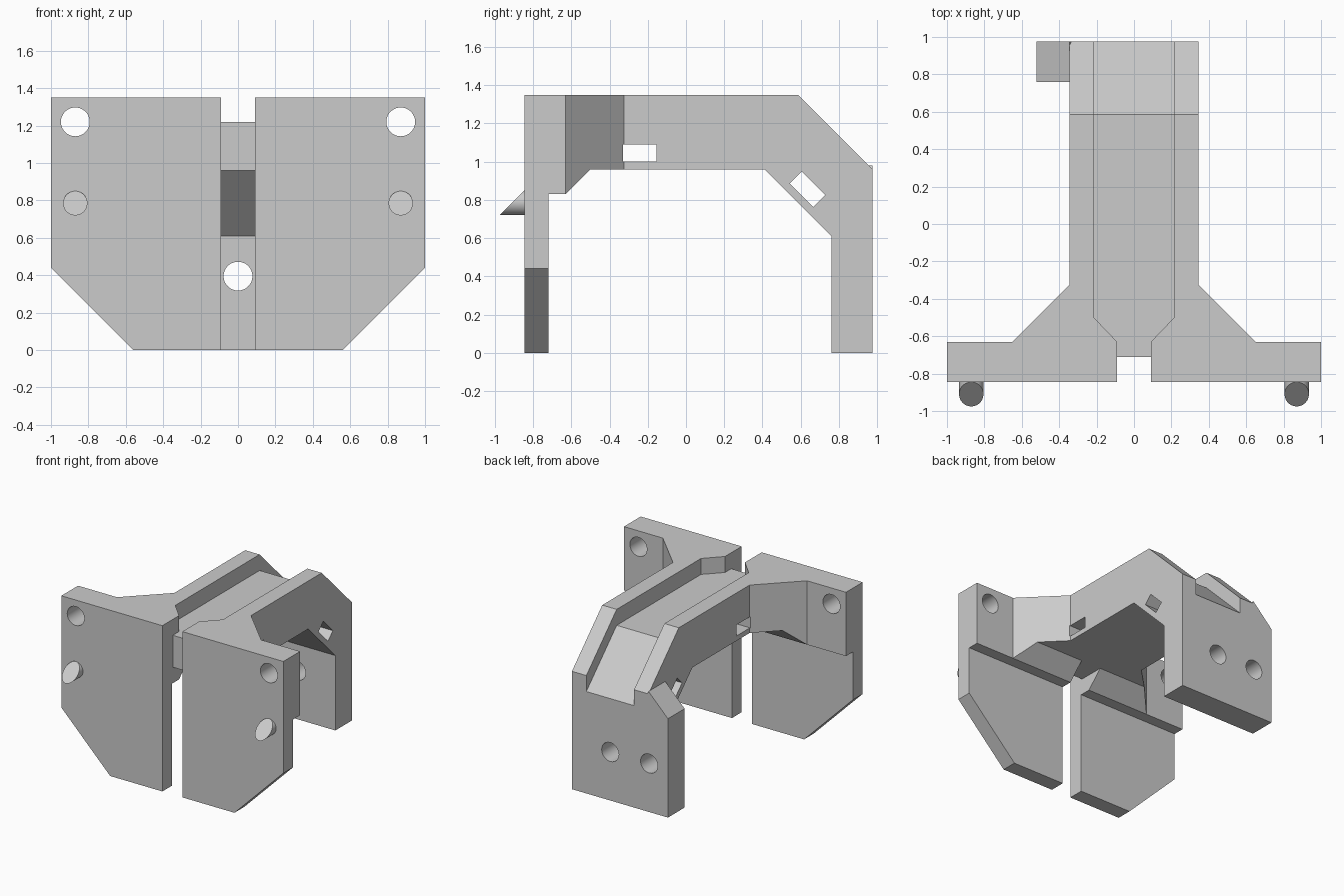
import bpy, bmesh, math
from mathutils import Vector, Matrix

if "Cube" in bpy.data.objects:
    bpy.data.objects.remove(bpy.data.objects["Cube"], do_unlink=True)

grey = bpy.data.materials.new("plain_grey")
grey.use_nodes = True
grey.diffuse_color = (0.6, 0.6, 0.6, 1)
grey.node_tree.nodes["Principled BSDF"].inputs["Base Color"].default_value = (0.6, 0.6, 0.6, 1)


def finish(name, bm):
    bmesh.ops.recalc_face_normals(bm, faces=bm.faces)
    mesh = bpy.data.meshes.new(name)
    bm.to_mesh(mesh)
    bm.free()
    mesh.materials.append(grey)
    obj = bpy.data.objects.new(name, mesh)
    bpy.context.collection.objects.link(obj)
    return obj


def prism(name, axis, outline, lo, hi):
    """Extrude a 2D outline along an axis; the outline uses the other two axes in order."""
    bm = bmesh.new()
    verts = []
    for p in outline:
        co = list(p)
        co.insert("xyz".index(axis), lo)
        verts.append(bm.verts.new(co))
    face = bm.faces.new(verts)
    new = bmesh.ops.extrude_face_region(bm, geom=[face])["geom"]
    shift = Vector([hi - lo if a == axis else 0 for a in "xyz"])
    bmesh.ops.translate(bm, vec=shift, verts=[g for g in new if isinstance(g, bmesh.types.BMVert)])
    return finish(name, bm)


def box(name, x, y, z):
    return prism(name, "z", [(x[0], y[0]), (x[1], y[0]), (x[1], y[1]), (x[0], y[1])], *z)


def rod(name, x, z, radius, y0, y1):
    """Round bar running along y."""
    bm = bmesh.new()
    bmesh.ops.create_cone(bm, cap_ends=True, segments=48, radius1=radius, radius2=radius, depth=y1 - y0)
    bmesh.ops.transform(bm, verts=bm.verts, matrix=Matrix.Translation((x, (y0 + y1) / 2, z))
                        @ Matrix.Rotation(math.pi / 2, 4, "X"))
    return finish(name, bm)


def combine(target, tool, operation):
    mod = target.modifiers.new("combine", "BOOLEAN")
    mod.operation, mod.solver, mod.object = operation, "EXACT", tool
    bpy.context.view_layer.objects.active = target
    bpy.ops.object.modifier_apply(modifier=mod.name)
    bpy.data.objects.remove(tool, do_unlink=True)


def mirrored(half):
    return half + [(-x, v) for x, v in reversed(half)]


def smooth(obj):
    bpy.ops.object.select_all(action="DESELECT")
    obj.select_set(True)
    bpy.context.view_layer.objects.active = obj
    bpy.ops.object.shade_smooth_by_angle(angle=math.radians(30))


FRONT, BACK, TOP = -0.845, 0.975, 1.35
BEND = 0.585

# Bracket: side profile trimmed by plan and front outlines
bracket = prism("bracket", "x", [
    (FRONT, 0), (-0.72, 0), (-0.72, 0.83), (-0.63, 0.83), (-0.5, 0.96), (0.41, 0.96),
    (0.76, 0.61), (0.76, 0), (BACK, 0), (BACK, 0.96), (BEND, TOP), (FRONT, TOP)], -1, 1)
combine(bracket, prism("plan", "z", mirrored([
    (1.1, -1), (1.1, -0.63), (0.65, -0.63), (0.345, -0.325), (0.345, 1.1)]), -0.1, 1.5), "INTERSECT")
combine(bracket, prism("outline", "y", mirrored([
    (0.46, -0.1), (1.1, 0.54), (1.1, 1.5)]), -1.2, 1.2), "INTERSECT")

# Side tab with sloped top on the rear leg
combine(bracket, prism("tab", "y", [
    (-0.52, 0), (-0.3, 0), (-0.3, 0.9), (-0.345, 0.98), (-0.52, 0.805)], 0.76, BACK), "UNION")

# Channel along the top, following the bend, tapered at the front
channel = prism("channel", "x", [
    (-1, 1.22), (BEND, 1.22), (1.085, 0.72), (1.085, 1.5), (-1, 1.5)], -0.4, 0.4)
combine(channel, prism("channel_plan", "z", mirrored([
    (0.09, -0.95), (0.09, -0.63), (0.215, -0.5), (0.215, 1.05)]), 0, 2), "INTERSECT")
combine(bracket, channel, "DIFFERENCE")

# Centre slot splitting the front plate, and its relief under the beam
slot = prism("slot", "x", [
    (-1, -0.1), (-0.45, -0.1), (-0.45, 0.96), (-0.71, 0.96), (-0.71, 1.4), (-1, 1.4)], -0.09, 0.09)
combine(bracket, slot, "DIFFERENCE")

# Cross windows through the arm
combine(bracket, box("window", (-0.6, 0.6), (-0.33, -0.155), (1.0, 1.09)), "DIFFERENCE")
combine(bracket, prism("slanted_window", "x", [
    (0.605, 0.948), (0.728, 0.825), (0.666, 0.763), (0.543, 0.886)], -0.6, 0.6), "DIFFERENCE")

# Screw holes in the front plate and rear leg
for x, z, y0, y1 in [(-0.87, 1.22, -1, -0.5), (0.87, 1.22, -1, -0.5),
                     (0, 0.395, 0.6, 1.1), (-0.35, 0.395, 0.6, 1.1)]:
    combine(bracket, rod("hole", x, z, 0.077, y0, y1), "DIFFERENCE")
smooth(bracket)

# Pegs with slanted tips
for side, x in (("right", -0.87), ("left", 0.87)):
    peg = rod(side + "_peg", x, 0.785, 0.065, FRONT - 0.1, FRONT + 0.02)
    for v in peg.data.vertices:
        if v.co.y < FRONT:
            v.co.y = FRONT - (0.85 - v.co.z)
    smooth(peg)
